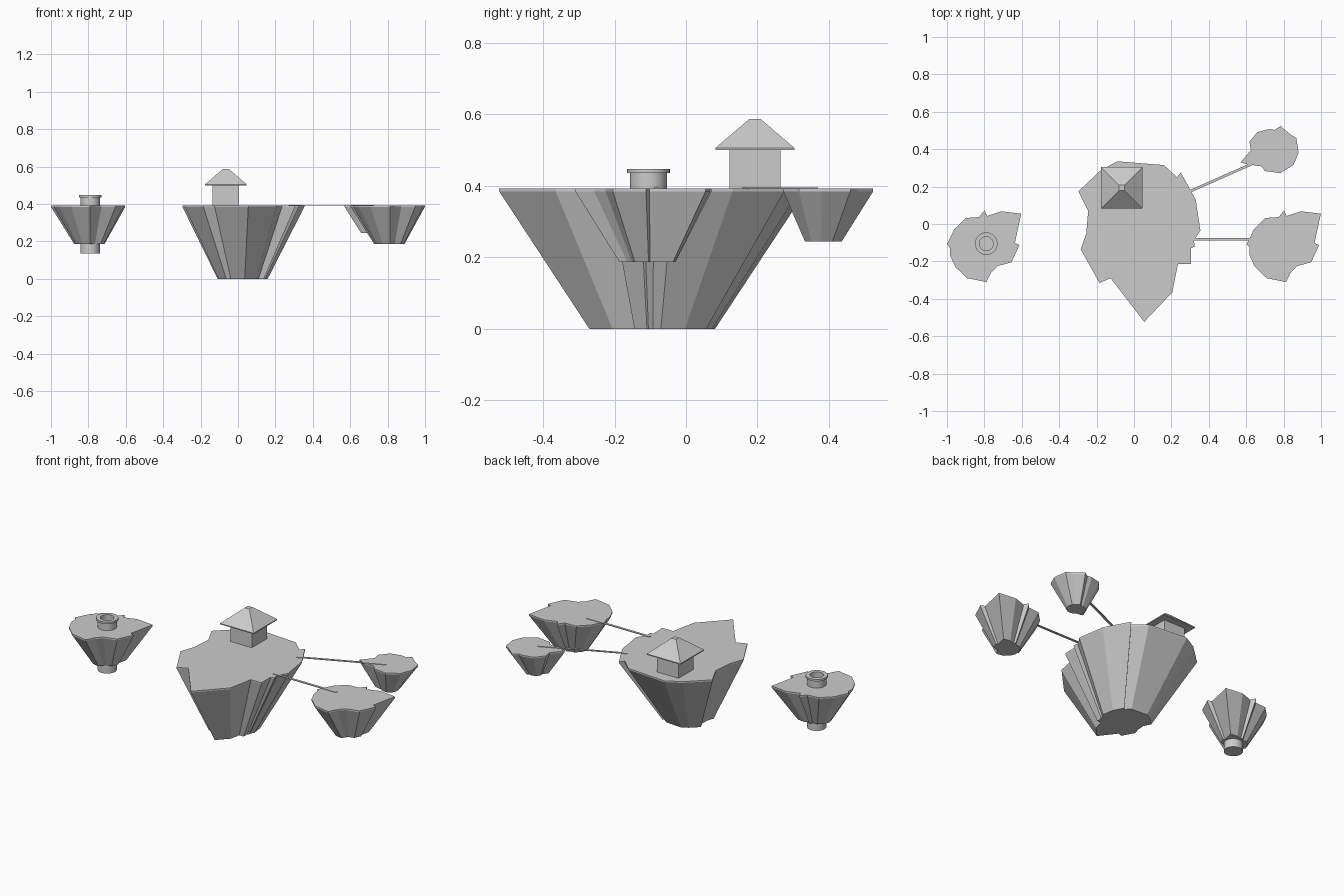
import bpy, bmesh, math
from mathutils import Vector

if "Cube" in bpy.data.objects:
    bpy.data.objects.remove(bpy.data.objects["Cube"])

TOP = 0.393
TAPER = 0.41


def finish(name, bm):
    bmesh.ops.recalc_face_normals(bm, faces=bm.faces)
    me = bpy.data.meshes.new(name)
    bm.to_mesh(me)
    bm.free()
    ob = bpy.data.objects.new(name, me)
    bpy.context.collection.objects.link(ob)
    return ob


def loft(name, rings):
    """Skin a stack of closed rings and cap both ends."""
    bm = bmesh.new()
    loops = [[bm.verts.new(p) for p in r] for r in rings]
    n = len(loops[0])
    for a, b in zip(loops, loops[1:]):
        for i in range(n):
            j = (i + 1) % n
            bm.faces.new((a[i], a[j], b[j], b[i]))
    for cap in (loops[0], loops[-1]):
        face = bm.faces.new(cap)
        bmesh.ops.triangulate(bm, faces=[face])
    return finish(name, bm)


def island(name, outline, centre, bottom, shift=0.0):
    """Ragged flat top with a thin rim, tapering to a small flat base."""
    pts = [(x + shift, y) for x, y in outline]
    cx, cy = centre
    low = [(cx + (x - cx) * TAPER, cy + (y - cy) * TAPER, bottom) for x, y in pts]
    rim = [(x, y, TOP - 0.008) for x, y in pts]
    top = [(x, y, TOP) for x, y in pts]
    return loft(name, [low, rim, top])


def square(cx, cy, h, z):
    return [(cx + sx * h, cy + sy * h, z) for sx, sy in ((-1, -1), (1, -1), (1, 1), (-1, 1))]


def circle(cx, cy, r, z, n=32):
    return [(cx + r * math.cos(2 * math.pi * i / n), cy + r * math.sin(2 * math.pi * i / n), z)
            for i in range(n)]


def bridge(name, start, end, width=0.014, thick=0.004):
    a, b = Vector(start), Vector(end)
    d = (b - a).normalized()
    s = Vector((-d.y, d.x)) * width / 2
    corners = [a - s, b - s, b + s, a + s]
    return loft(name, [[(p.x, p.y, z) for p in corners] for z in (TOP - 0.001, TOP - 0.001 + thick)])


# Floating islands
main_outline = [(-.09, .335), (.16, .315), (.23, .25), (.25, .275), (.30, .185), (.33, .13),
                (.355, -.035), (.32, -.09), (.325, -.12), (.305, -.13), (.305, -.215),
                (.235, -.215), (.205, -.365), (.055, -.523), (-.125, -.29), (-.185, -.315),
                (-.285, -.135), (-.255, -.05), (-.245, .07), (-.297, .175), (-.18, .285)]
small_outline = [(-1.0, -.108), (-.96, -.027), (-.90, .032), (-.828, .037), (-.80, .072),
                 (-.785, .043), (-.71, .068), (-.603, .055), (-.637, -.102), (-.612, -.112),
                 (-.655, -.205), (-.73, -.225), (-.762, -.257), (-.79, -.31), (-.892, -.29),
                 (-.955, -.23), (-.985, -.165), (-.985, -.125)]
back_outline = [(.57, .33), (.625, .395), (.617, .44), (.66, .492), (.725, .508), (.752, .503),
                (.783, .524), (.835, .48), (.868, .46), (.88, .38), (.853, .316), (.783, .272),
                (.70, .283), (.682, .308), (.60, .32)]
island("main_island", main_outline, (.022, -.095), 0.0)
island("left_island", small_outline, (-.79, -.1), .187)
island("right_island", small_outline, (.815, -.1), .187, shift=1.602)
island("back_island", back_outline, (.72, .375), .245)

# Thin bridges
bridge("front_bridge", (.295, -.082), (.71, -.082))
bridge("back_bridge", (.273, .163), (.725, .363))

# House with overhanging hip roof
hx, hy = -.065, .193
loft("house_walls", [square(hx, hy, .071, z) for z in (TOP - .005, .503)])
loft("house_roof", [square(hx, hy, .111, .500), square(hx, hy, .111, .506),
                    square(hx, hy, .015, .588)])

# Well shaft running through the left island, with lip and opening
wx, wy = -.79, -.105
profile = [(.052, .137), (.052, .436), (.060, .436), (.060, .448), (.037, .448), (.037, .400)]
well = loft("well", [circle(wx, wy, r, z) for r, z in profile])
bpy.context.view_layer.objects.active = well
well.select_set(True)
bpy.ops.object.shade_smooth_by_angle(angle=math.radians(30))
